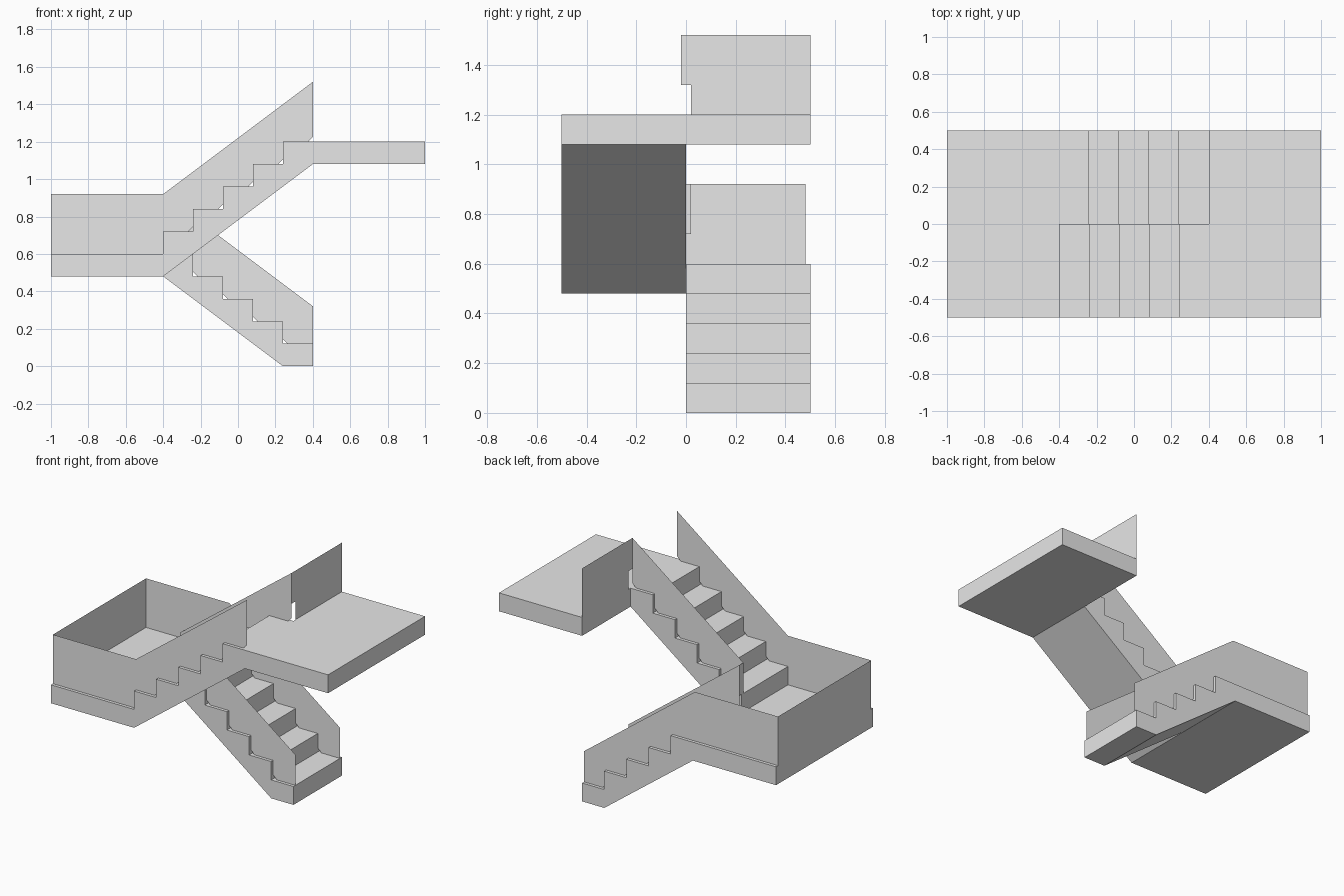
import bpy, bmesh
from mathutils import Vector

cube = bpy.data.objects.get("Cube")
if cube:
    bpy.data.objects.remove(cube, do_unlink=True)

RUN, RISE, STEPS = 0.16, 0.12, 5
START = 0.4            # half the length of a flight
MID, TOP = 0.6, 1.2    # walking heights of the two landings
SLAB, RAIL, INSET, NICK = 0.12, 0.32, 0.02, 0.025

grey = bpy.data.materials.new("light grey")
grey.use_nodes = True
grey.diffuse_color = (0.8, 0.8, 0.8, 1)
grey.node_tree.nodes["Principled BSDF"].inputs["Base Color"].default_value = (0.8, 0.8, 0.8, 1)


def make(name, points, push=None):
    """Flat polygon, optionally extruded into a solid."""
    bm = bmesh.new()
    face = bm.faces.new([bm.verts.new(p) for p in points])
    if push:
        ext = bmesh.ops.extrude_face_region(bm, geom=[face], use_keep_orig=True)
        verts = [g for g in ext["geom"] if isinstance(g, bmesh.types.BMVert)]
        bmesh.ops.translate(bm, verts=verts, vec=Vector(push))
        bmesh.ops.recalc_face_normals(bm, faces=bm.faces[:])
    mesh = bpy.data.meshes.new(name)
    bm.to_mesh(mesh)
    bm.free()
    mesh.materials.append(grey)
    obj = bpy.data.objects.new(name, mesh)
    bpy.context.collection.objects.link(obj)
    return obj


def solid(name, profile, y0, y1):
    return make(name, [(x, y0, z) for x, z in profile], (0, y1 - y0, 0))


def sheet_y(name, profile, y):
    return make(name, [(x, y, z) for x, z in profile])


def sheet_x(name, profile, x):
    return make(name, [(x, y, z) for y, z in profile])


def box(x0, x1, z0, z1):
    return [(x0, z0), (x1, z0), (x1, z1), (x0, z1)]


# Landings
solid("middle_landing", box(-1, -START, MID - SLAB, MID), -0.5, 0.5)
solid("top_landing", box(START, 1, TOP - SLAB, TOP), -0.5, 0.5)

# Lower flight at the back, climbing toward -x
lower = [(-START, MID), (-START, MID - SLAB), (START - RUN, 0), (START, 0)]
for i in range(STEPS):
    x, z = START - i * RUN, (i + 1) * RISE
    lower += [(x, z), (x - RUN, z)]
solid("lower_flight", lower[:-1], 0, 0.5)

# Upper flight at the front, climbing toward +x
upper = [(START, TOP - SLAB), (-START, MID - SLAB), (-START, MID)]
for i in range(STEPS):
    x, z = -START + i * RUN, MID + (i + 1) * RISE
    upper += [(x, z), (x + RUN, z)]
solid("upper_flight", upper, -0.5, 0)

# Stepped lower edges of the balustrades, nicked where tread meets riser
lower_edge = []
for i in range(STEPS):
    x, z = START - i * RUN, (i + 1) * RISE
    lower_edge.append((x, z))
    if i < STEPS - 1:
        lower_edge += [(x - RUN + NICK, z), (x - RUN, z + NICK)]
upper_edge = []
for i in range(STEPS):
    x, z = -START + i * RUN, MID + (i + 1) * RISE
    upper_edge += [(x, z), (x + RUN - NICK, z), (x + RUN, z + NICK)]

lower_top = [(-START, MID + RAIL), (START, RAIL)]
upper_top = [(START, TOP + RAIL), (-START, MID + RAIL)]
far = [(-1, MID), (-1, MID + RAIL)]

# Thin balustrade sheets
sheet_y("lower_inner_balustrade", lower_top + lower_edge + [(-START, MID)], INSET)
sheet_y("lower_outer_balustrade", far + lower_top + lower_edge, 0.5 - INSET)
sheet_y("upper_inner_balustrade", upper_edge + upper_top, -INSET)
sheet_y("upper_outer_balustrade", [(-START, MID)] + upper_edge + upper_top + far[::-1],
        INSET - 0.5)

# Cross walls closing the landings
sheet_x("middle_landing_wall", box(INSET - 0.5, 0.5 - INSET, MID, MID + RAIL), -1)
sheet_x("balustrade_link", box(-INSET, INSET, MID + RISE, MID + RAIL), -START)
sheet_x("top_landing_wall", [(INSET, TOP), (0.5, TOP), (0.5, TOP + RAIL), (-INSET, TOP + RAIL),
                             (-INSET, TOP + RISE), (INSET, TOP + RISE)], START)
